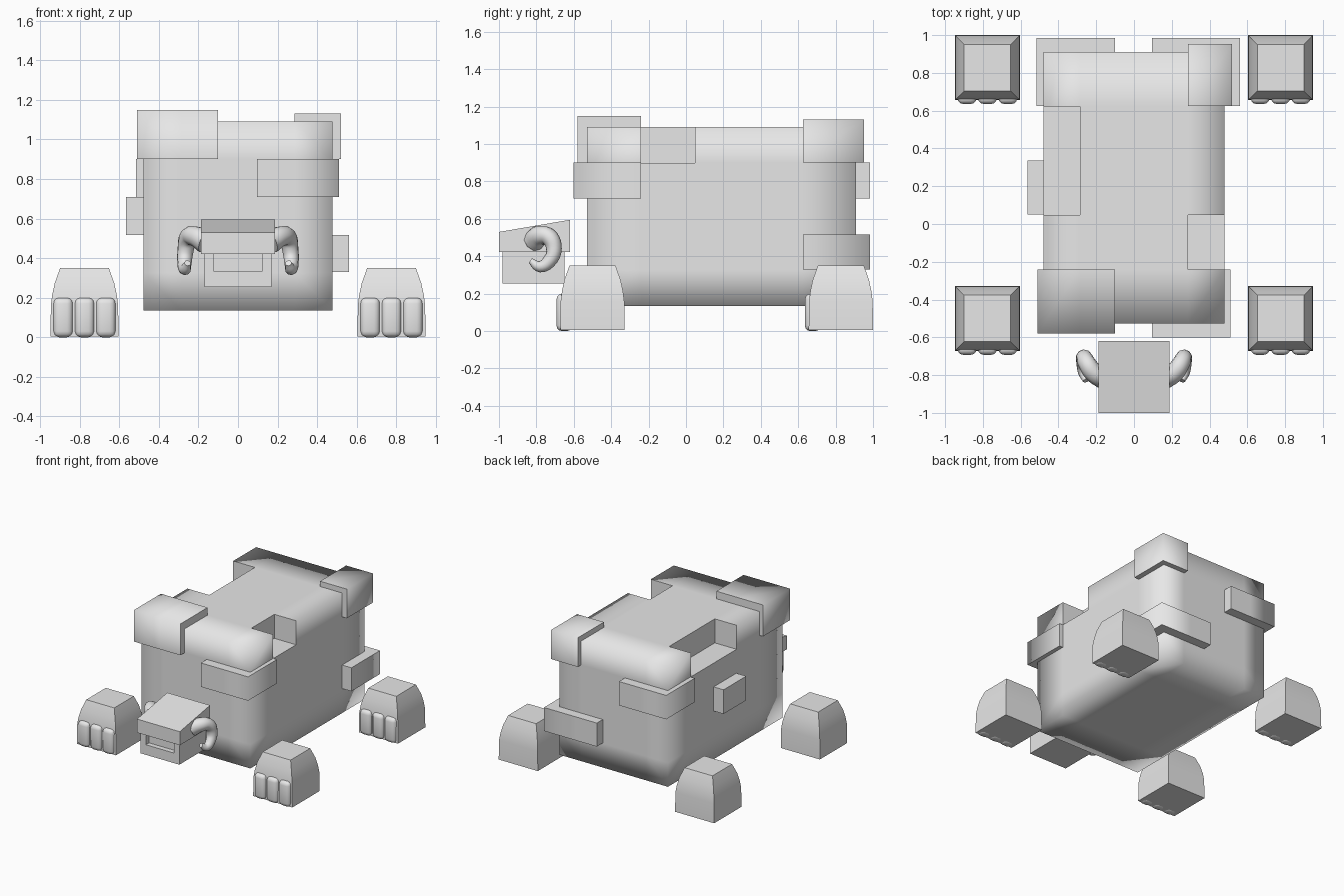
import bpy, bmesh, math
from mathutils import Vector

if "Cube" in bpy.data.objects:
    bpy.data.objects.remove(bpy.data.objects["Cube"])

stone = bpy.data.materials.new("light_grey")
stone.diffuse_color = (0.8, 0.8, 0.8, 1)
stone.use_nodes = True
stone.node_tree.nodes["Principled BSDF"].inputs["Base Color"].default_value = stone.diffuse_color


def finish(name, bm, angle=None):
    bmesh.ops.recalc_face_normals(bm, faces=bm.faces)
    me = bpy.data.meshes.new(name)
    bm.to_mesh(me)
    bm.free()
    ob = bpy.data.objects.new(name, me)
    bpy.context.collection.objects.link(ob)
    me.materials.append(stone)
    if angle is not None:
        bpy.ops.object.select_all(action='DESELECT')
        ob.select_set(True)
        bpy.context.view_layer.objects.active = ob
        bpy.ops.object.shade_smooth_by_angle(angle=math.radians(angle))
    return ob


def block(name, axes, missing=(), outward="xXyYzZ"):
    """Block of grid cells; only edges between outward sides are softly shaded."""
    bm = bmesh.new()
    verts = {}
    n = [len(a) - 1 for a in axes]
    filled = {(i, j, k) for i in range(n[0]) for j in range(n[1]) for k in range(n[2])}
    filled -= set(missing)

    def vert(c):
        if c not in verts:
            verts[c] = bm.verts.new([axes[a][c[a]] for a in range(3)])
        return verts[c]

    soft = {}
    for cell in filled:
        for a in range(3):
            for s in (0, 1):
                near = list(cell)
                near[a] += 2 * s - 1
                if tuple(near) in filled:
                    continue
                u, w = (a + 1) % 3, (a + 2) % 3
                ring = []
                for du, dw in ((0, 0), (1, 0), (1, 1), (0, 1)):
                    c = list(cell)
                    c[a] += s
                    c[u] += du
                    c[w] += dw
                    ring.append(vert(tuple(c)))
                f = bm.faces.new(ring if s else ring[::-1])
                f.smooth = True
                outer = cell[a] == (n[a] - 1 if s else 0)
                soft[f] = outer and ("xyz", "XYZ")[s][a] in outward
    bm.normal_update()
    for e in bm.edges:
        fs = e.link_faces
        if len(fs) != 2 or (fs[0].normal.dot(fs[1].normal) < 0.5
                            and not all(soft[f] for f in fs)):
            e.smooth = False
    return finish(name, bm)


def loft(name, rings, angle=30):
    """Rectangular sections (x0, x1, y0, y1, z) joined upward."""
    bm = bmesh.new()
    rows = [[bm.verts.new(p) for p in ((a, c, z), (b, c, z), (b, d, z), (a, d, z))]
            for a, b, c, d, z in rings]
    bm.faces.new(rows[0][::-1])
    bm.faces.new(rows[-1])
    for lo, hi in zip(rows, rows[1:]):
        for i in range(4):
            j = (i + 1) % 4
            bm.faces.new((lo[i], lo[j], hi[j], hi[i]))
    return finish(name, bm, angle)


# Body: five cells each way, with two notches in the upper side edges
gx = [-0.478 + 0.1912 * i for i in range(6)]
gy = [-0.528 + 0.2876 * i for i in range(6)]
gz = [0.135 + 0.191 * i for i in range(6)]
block("body", (gx, gy, gz), [(4, 1, 4), (0, 2, 4), (0, 3, 4)])

# Slabs standing proud of the body
block("front_left_top_slab", ([-0.51, gx[1], -0.10], [-0.58, -0.24], [0.90, 1.15]),
      outward="xyZ")
block("front_right_slab", ([0.095, gx[4], 0.51], [-0.602, -0.24], [0.71, 0.90]),
      outward="Xy")
block("back_right_top_slab", ([0.285, 0.52], [0.625, 0.952], [0.90, 1.132]),
      outward="XYZ")
block("back_left_slab", ([-0.515, gx[1], -0.10], [0.625, 0.985], [0.71, 0.90]),
      outward="xY")
block("back_right_low_slab", ([0.095, gx[4], 0.56], [0.625, 0.985], [0.33, 0.517]),
      outward="XY")
block("left_side_slab", ([-0.565, -0.47], [0.05, 0.335], [0.518, 0.71]), outward="x")


# Feet with three rounded toes each
for side, sx in (("left", -1), ("right", 1)):
    for end, cy in (("front", -0.50), ("back", 0.828)):
        cx = 0.776 * sx
        rings = [(cx - h, cx + h, cy - h, cy + h, z) for h, z in
                 ((0.172, 0.005), (0.170, 0.16), (0.163, 0.215), (0.150, 0.275),
                  (0.123, 0.35))]
        loft(f"{end}_{side}_foot", rings)
        for t in (-1, 0, 1):
            bm = bmesh.new()
            bmesh.ops.create_cube(bm, size=1)
            for v in bm.verts:
                v.co = Vector((cx + 0.108 * t + 0.1 * v.co.x, cy - 0.150 + 0.085 * v.co.y,
                               0.1 + 0.2 * v.co.z))
            bmesh.ops.bevel(bm, geom=bm.edges[:], offset=0.03, segments=3,
                            profile=0.5, affect='EDGES')
            finish(f"{end}_{side}_toe", bm, 50)

# Head: wedge-topped upper part
bm = bmesh.new()
bmesh.ops.create_cube(bm, size=1)
for v in bm.verts:
    front = v.co.y < 0
    z = 0.422 if v.co.z < 0 else (0.53 if front else 0.595)
    v.co = Vector((0.376 * v.co.x, -1.0 if front else -0.62, z))
finish("head_top", bm, 30)

# Jaw with a recessed mouth just under the head
bm = bmesh.new()
xs, zs = (-0.17, -0.125, 0.125, 0.17), (0.255, 0.335, 0.43)
grid = [[bm.verts.new((x, -0.98, z)) for x in xs] for z in zs]
faces = [[bm.faces.new((grid[r][c], grid[r][c + 1], grid[r + 1][c + 1], grid[r + 1][c]))
          for c in range(3)] for r in range(2)]
rim = [e for e in bm.edges if e.is_boundary]
ext = bmesh.ops.extrude_edge_only(bm, edges=rim)["geom"]
back = [g for g in ext if isinstance(g, bmesh.types.BMVert)]
for v in back:
    v.co.y = -0.65
bmesh.ops.holes_fill(bm, edges=[e for e in bm.edges if e.is_boundary], sides=0)
bmesh.ops.recalc_face_normals(bm, faces=bm.faces)
mouth = bmesh.ops.extrude_discrete_faces(bm, faces=[faces[1][1]])["faces"][0]
for v in mouth.verts:
    v.co.y += 0.04
finish("jaw", bm, 30)

# Curled horns
path = [(0.165, -0.81, 0.485, 0.062), (0.215, -0.785, 0.51, 0.052),
        (0.25, -0.735, 0.505, 0.047), (0.265, -0.706, 0.44, 0.042),
        (0.270, -0.73, 0.375, 0.037), (0.268, -0.78, 0.345, 0.031),
        (0.255, -0.83, 0.375, 0.016)]
for side, sx in (("left", -1), ("right", 1)):
    cu = bpy.data.curves.new(f"{side}_horn", 'CURVE')
    cu.dimensions = '3D'
    cu.bevel_depth = 1
    cu.bevel_resolution = 3
    cu.use_fill_caps = True
    cu.resolution_u = 5
    sp = cu.splines.new('BEZIER')
    sp.bezier_points.add(len(path) - 1)
    for p, (x, y, z, r) in zip(sp.bezier_points, path):
        p.co = (sx * x, y, z)
        p.radius = r
        p.handle_left_type = p.handle_right_type = 'AUTO'
    cu.materials.append(stone)
    ob = bpy.data.objects.new(f"{side}_horn", cu)
    bpy.context.collection.objects.link(ob)
    bpy.ops.object.select_all(action='DESELECT')
    ob.select_set(True)
    bpy.context.view_layer.objects.active = ob
    bpy.ops.object.convert(target='MESH')
    bpy.ops.object.shade_smooth_by_angle(angle=math.radians(50))
